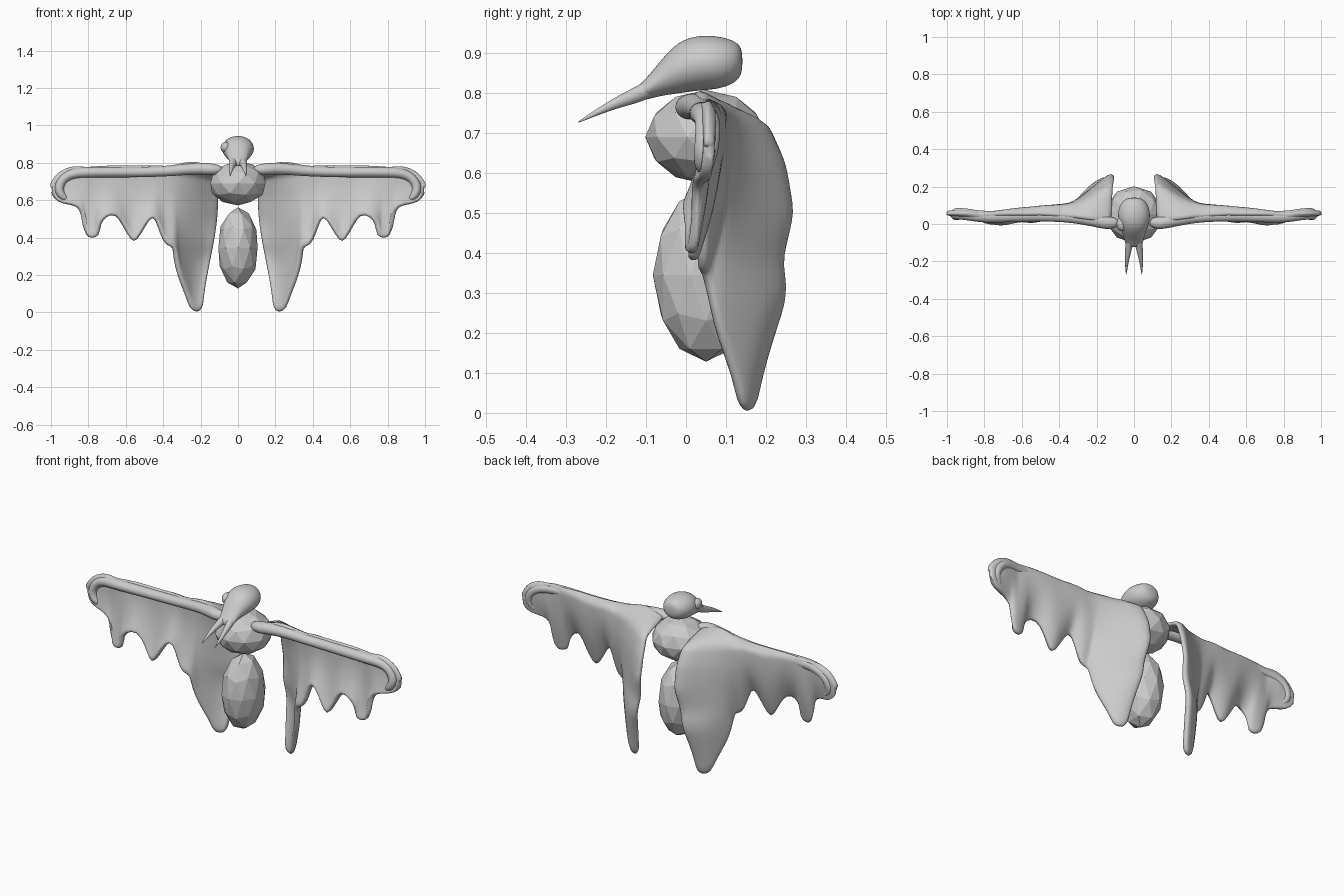
import bpy, bmesh, math
from mathutils import Vector

if "Cube" in bpy.data.objects:
    bpy.data.objects.remove(bpy.data.objects["Cube"])

grey = bpy.data.materials.new("plain grey")
grey.diffuse_color = (0.6, 0.6, 0.6, 1)
grey.use_nodes = True
grey.node_tree.nodes["Principled BSDF"].inputs["Base Color"].default_value = grey.diffuse_color


def add_mesh(name, verts, faces, smooth=True, levels=0):
    me = bpy.data.meshes.new(name)
    me.from_pydata(verts, [], faces)
    bm = bmesh.new()
    bm.from_mesh(me)
    bmesh.ops.recalc_face_normals(bm, faces=bm.faces)
    bm.to_mesh(me)
    bm.free()
    for p in me.polygons:
        p.use_smooth = smooth
    me.materials.append(grey)
    ob = bpy.data.objects.new(name, me)
    bpy.context.collection.objects.link(ob)
    if levels:
        ob.modifiers.new("smooth", 'SUBSURF').levels = levels
        ob.modifiers["smooth"].render_levels = levels
    return ob


def ball(name, centre, radii, subdivisions=2, smooth=False):
    bm = bmesh.new()
    bmesh.ops.create_icosphere(bm, subdivisions=subdivisions, radius=1)
    verts = [[c + r * k for c, r, k in zip(centre, radii, v.co)] for v in bm.verts]
    faces = [[v.index for v in f.verts] for f in bm.faces]
    bm.free()
    return add_mesh(name, verts, faces, smooth)


def loft(name, rings, n=12):
    """Rings are (centre, first radius vector, second radius vector)."""
    verts, faces = [], []
    for c, a, b in rings:
        for k in range(n):
            t = 2 * math.pi * k / n
            verts.append(Vector(c) + Vector(a) * math.cos(t) + Vector(b) * math.sin(t))
    for i in range(len(rings) - 1):
        for k in range(n):
            m = (k + 1) % n
            faces.append((i * n + k, i * n + m, i * n + n + m, i * n + n + k))
    faces.append(list(range(n)))
    faces.append(list(range(len(verts) - n, len(verts))))
    return add_mesh(name, verts, faces, True, 2)


def mirror(ob):
    mod = ob.modifiers.new("mirror", 'MIRROR')
    mod.use_axis[0] = True


def lerp_table(table, x):
    for (x0, y0), (x1, y1) in zip(table, table[1:]):
        if x <= x1:
            k = max(0, (x - x0) / (x1 - x0))
            return y0 + (y1 - y0) * k
    return table[-1][1]


# Faceted body
ball("thorax", (0, 0.05, 0.69), (0.155, 0.152, 0.118))
ball("abdomen", (0, 0.05, 0.345), (0.11, 0.133, 0.217))

# Head: rings of (y, z, half width, half height) running forward into the snout
head = [(0.142, 0.88, 0.03, 0.03), (0.125, 0.878, 0.065, 0.055), (0.08, 0.876, 0.088, 0.07),
        (0.03, 0.876, 0.09, 0.072), (-0.02, 0.864, 0.078, 0.068), (-0.06, 0.84, 0.058, 0.048),
        (-0.10, 0.809, 0.05, 0.027), (-0.125, 0.798, 0.042, 0.018)]
loft("head", [((0, y, z), (w, 0, 0), (0, 0, h)) for y, z, w, h in head])

# Forked beak
fork = [(0.02, -0.07, 0.822, 0.029), (0.027, -0.12, 0.797, 0.024), (0.035, -0.17, 0.778, 0.017),
        (0.04, -0.22, 0.754, 0.01), (0.042, -0.275, 0.724, 0.001)]
mirror(loft("beak_prong", [((x, y, z), (r * 0.9, 0, 0), (0, 0, r)) for x, y, z, r in fork], 8))

# Single eye bump
ball("eye", (-0.066, 0, 0.882), (0.027, 0.038, 0.03), 3, True)

# Wing membrane: columns of (top x, top z, bottom x, bottom z) from body to tip
columns = [(.12, .77, .187, .035), (.17, .785, .20, .006), (.22, .80, .225, 0), (.25, .80, .253, .012),
           (.28, .797, .272, .08), (.31, .79, .313, .18), (.33, .785, .332, .26), (.35, .78, .338, .35),
           (.37, .778, .37, .35), (.39, .776, .40, .38), (.42, .776, .425, .47), (.45, .776, .455, .525),
           (.50, .776, .50, .46), (.54, .778, .545, .375), (.57, .778, .57, .38), (.61, .778, .61, .46),
           (.66, .778, .65, .53), (.71, .778, .71, .515), (.75, .778, .75, .46), (.78, .778, .745, .405),
           (.80, .778, .78, .395), (.82, .778, .815, .405), (.85, .778, .82, .48), (.88, .775, .835, .55),
           (.92, .762, .88, .575), (.955, .74, .94, .58), (.985, .70, .98, .605), (.997, .665, .994, .645)]
depth = [(0, .10), (.1, .125), (.2, .16), (.3, .20), (.38, .188), (.5, .222), (.62, .20),
         (.73, .15), (.77, .10), (.8, .06)]
base = [(.1, .045), (.3, .07), (.5, .08), (.7, .062), (.82, .045), (.9, .065), (1, .055)]
front = [(.1, .0), (.2, .015), (.3, .03), (.5, .045), (1, .045)]
inner_x = [(0, .20), (.1, .19), (.25, .165), (.5, .112), (.77, .12)]
ROWS = 18
verts, faces = [], []
for i, (xt, zt, xb, zb) in enumerate(columns):
    for j in range(ROWS + 1):
        t = (j / ROWS) ** 1.25
        z = zt + (zb - zt) * t
        x = xt + (xb - xt) * t
        x -= max(0, 1 - i / 6) * 0.06 * math.sin(math.pi * t) * (1 - t)
        d = max(0, x - lerp_table(inner_x, z))
        y = lerp_table(base, x) + lerp_table(depth, z) * math.exp(-(d / 0.14) ** 1.4)
        # slight hollow in the middle, fingers curling forward at the lower edge
        y += 0.02 * math.sin(math.pi * t) * max(0, 0.9 - x) * min(1, d / 0.12)
        y -= 0.06 * t * t * min(1, d / 0.2) * min(1, max(0.2, (1 - x) / 0.3))
        y += 0.008 * t * math.sin(x * 2 * math.pi / 0.19)
        # upper rows fold forward over the leading edge
        yf = lerp_table(front, x)
        y = yf + (y - yf) * min(1, t / 0.06)
        verts.append((x, y, z))
for i in range(len(columns) - 1):
    for j in range(ROWS):
        a = i * (ROWS + 1) + j
        faces.append((a, a + 1, a + ROWS + 2, a + ROWS + 1))
wing = add_mesh("wing_membrane", verts, faces)
sol = wing.modifiers.new("thickness", 'SOLIDIFY')
sol.thickness = 0.03
sol.offset = 0
sub = wing.modifiers.new("smooth", 'SUBSURF')
sub.levels = sub.render_levels = 1
mirror(wing)

# Rounded leading edge: (x, y, z, radius), hooking down around the wing tip
arm = [(.08, .01, .762, .02), (.13, .003, .764, .034), (.19, .016, .768, .034), (.27, .03, .766, .032),
       (.36, .04, .755, .029), (.5, .045, .75, .029), (.65, .042, .75, .03), (.80, .036, .75, .03),
       (.88, .05, .745, .03), (.935, .056, .718, .03), (.962, .052, .665, .03), (.945, .045, .622, .026),
       (.91, .045, .60, .013)]
pts = [Vector(p[:3]) for p in arm]
rings = []
for i, p in enumerate(pts):
    along = (pts[min(i + 1, len(pts) - 1)] - pts[max(i - 1, 0)]).normalized()
    across = along.cross(Vector((0, 1, 0))).normalized()
    rings.append((p, across * arm[i][3], across.cross(along) * arm[i][3] * 1.1))
mirror(loft("wing_leading_edge", rings, 10))
